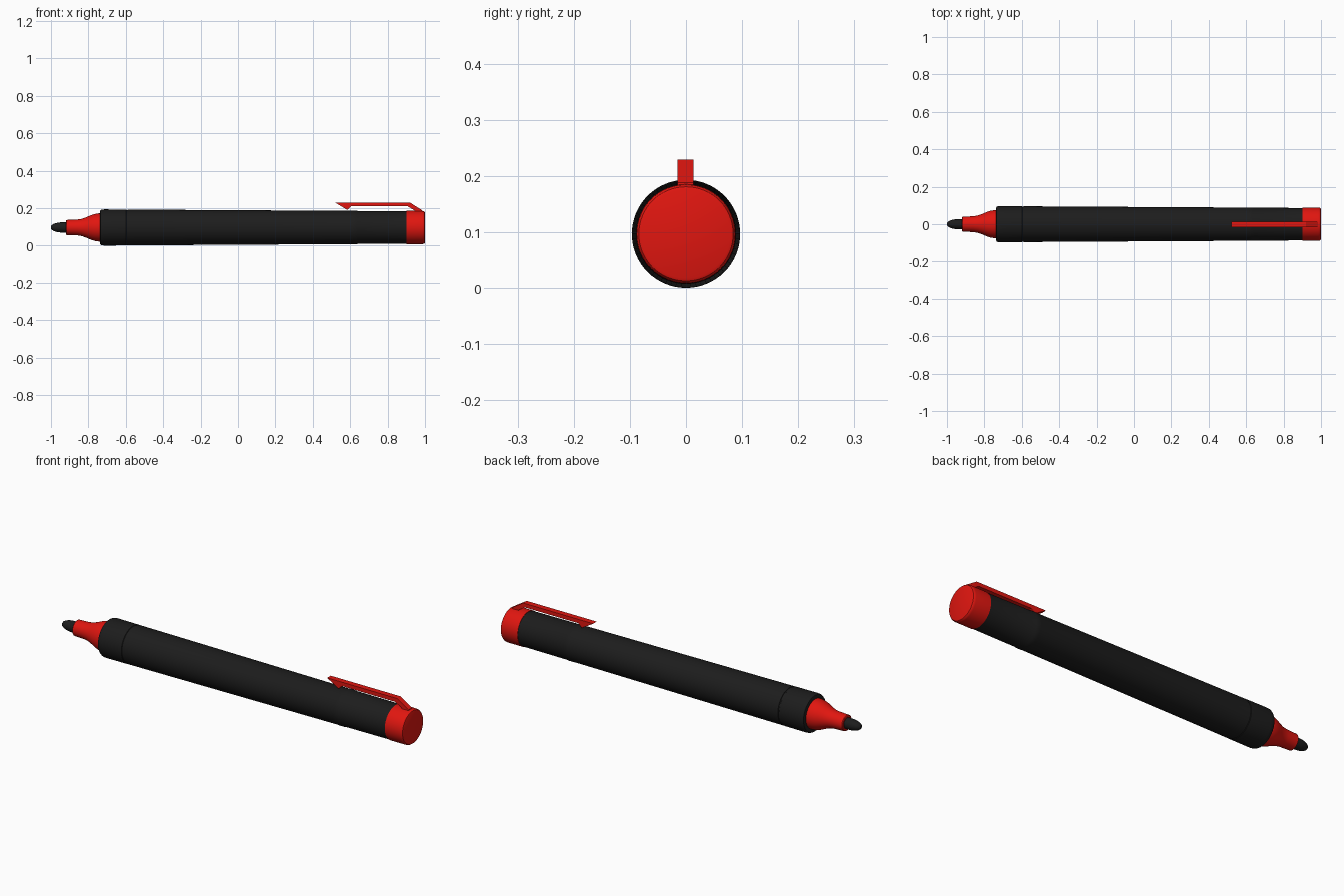
import bpy, bmesh, math

if "Cube" in bpy.data.objects:
    bpy.data.objects.remove(bpy.data.objects["Cube"])

SEGMENTS = 64
AXIS_Z = 0.0965


def material(name, rgb):
    m = bpy.data.materials.new(name)
    m.diffuse_color = (*rgb, 1)
    m.use_nodes = True
    m.node_tree.nodes["Principled BSDF"].inputs["Base Color"].default_value = m.diffuse_color
    return m


BLACK = material("black_plastic", (0.012, 0.012, 0.012))
RED = material("red_plastic", (0.75, 0.008, 0.005))


def finish(name, bm, mat, smooth=True):
    bmesh.ops.recalc_face_normals(bm, faces=bm.faces)
    mesh = bpy.data.meshes.new(name)
    bm.to_mesh(mesh)
    bm.free()
    mesh.materials.append(mat)
    ob = bpy.data.objects.new(name, mesh)
    bpy.context.collection.objects.link(ob)
    if smooth:
        bpy.ops.object.select_all(action='DESELECT')
        bpy.context.view_layer.objects.active = ob
        ob.select_set(True)
        bpy.ops.object.shade_smooth_by_angle(angle=math.radians(30))
    return ob


def lathe(name, profile, mat):
    """Revolve (x, radius) points about the pen axis and close both ends."""
    bm = bmesh.new()
    rings = []
    for x, r in profile:
        rings.append([bm.verts.new((x, r * math.cos(2 * math.pi * i / SEGMENTS),
                                    AXIS_Z + r * math.sin(2 * math.pi * i / SEGMENTS)))
                      for i in range(SEGMENTS)])
    for a, b in zip(rings, rings[1:]):
        for i in range(SEGMENTS):
            j = (i + 1) % SEGMENTS
            bm.faces.new((a[i], a[j], b[j], b[i]))
    bm.faces.new(rings[0])
    bm.faces.new(rings[-1])
    return finish(name, bm, mat)


# felt tip with a rounded point
lathe("felt_tip", [(-1.0, 0.006), (-0.995, 0.013), (-0.985, 0.019), (-0.97, 0.024),
                   (-0.95, 0.027), (-0.90, 0.028)], BLACK)

# flared nozzle
lathe("nozzle", [(-0.92, 0.036), (-0.917, 0.040), (-0.86, 0.042), (-0.835, 0.046),
                 (-0.81, 0.055), (-0.785, 0.066), (-0.765, 0.072), (-0.745, 0.075),
                 (-0.72, 0.075)], RED)

# collar, separated from the barrel by a thin groove
lathe("collar", [(-0.737, 0.088), (-0.735, 0.092), (-0.728, 0.0955), (-0.715, 0.0965),
                 (-0.599, 0.0958), (-0.597, 0.0935), (-0.59, 0.0935)], BLACK)

# slowly tapering barrel with a low ring under the clip end
lathe("barrel", [(-0.592, 0.0935), (-0.591, 0.0955), (0.605, 0.0885), (0.610, 0.0895),
                 (0.635, 0.0895), (0.640, 0.0878), (0.905, 0.0865)], BLACK)

# end cap
lathe("end_cap", [(0.90, 0.0885), (0.985, 0.0885), (0.993, 0.0875), (0.998, 0.084),
                  (1.0, 0.079)], RED)

# pocket clip: side profile extruded across the width
CLIP = [(0.52, 0.229), (0.92, 0.229), (0.985, 0.188), (0.985, 0.175), (0.945, 0.175),
        (0.945, 0.187), (0.908, 0.209), (0.605, 0.209), (0.585, 0.190)]
bm = bmesh.new()
face = bm.faces.new([bm.verts.new((x, -0.0155, z)) for x, z in CLIP])
new = bmesh.ops.extrude_face_region(bm, geom=[face])["geom"]
bmesh.ops.translate(bm, vec=(0, 0.029, 0),
                    verts=[v for v in new if isinstance(v, bmesh.types.BMVert)])
finish("pocket_clip", bm, RED, smooth=False)
